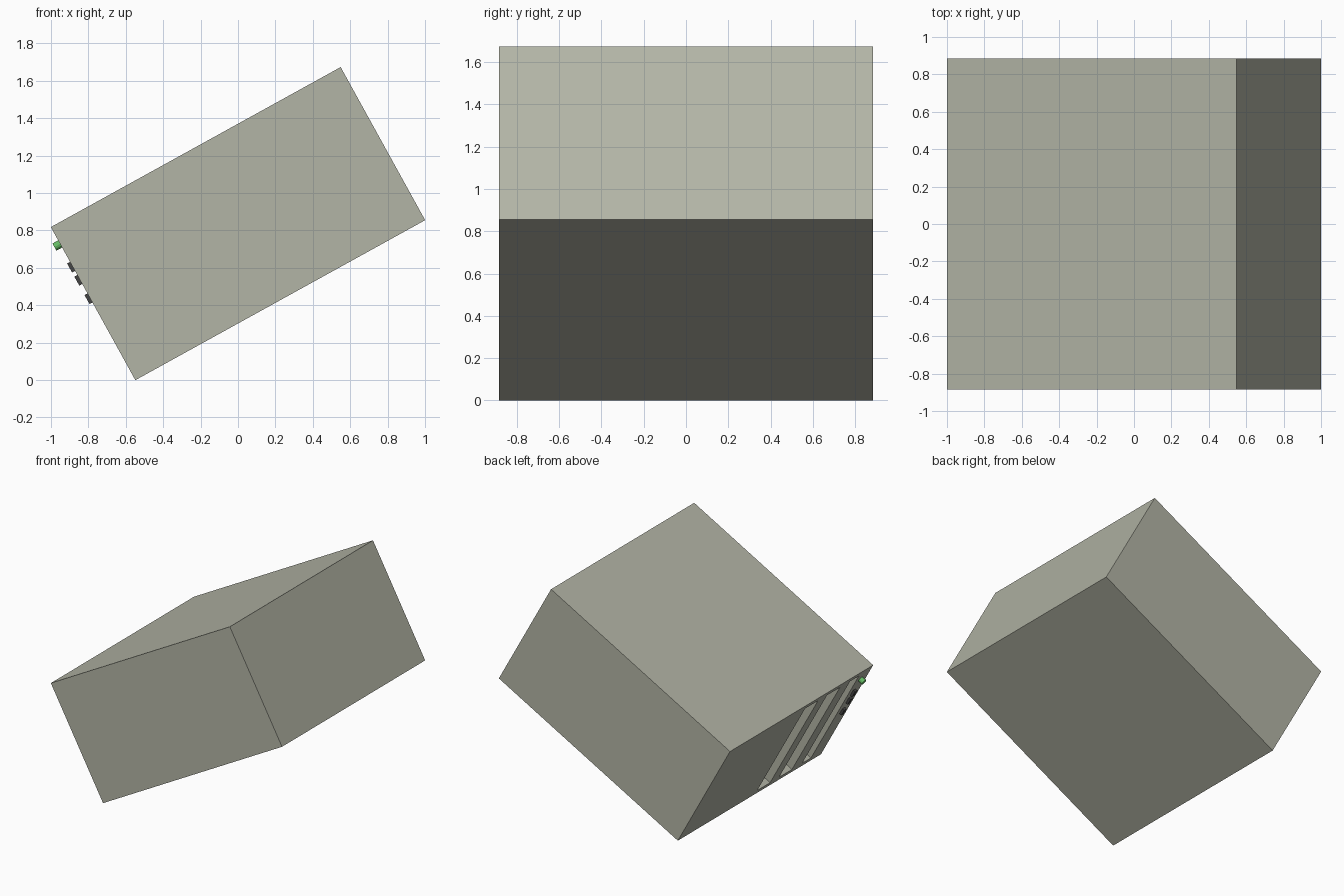
import bpy, math
from mathutils import Matrix

if "Cube" in bpy.data.objects:
    bpy.data.objects.remove(bpy.data.objects["Cube"])

L, W, H = 1.77, 1.77, 0.935          # depth, breadth, thickness of the case
TILT = Matrix.Translation((0, 0, 0.8365)) @ Matrix.Rotation(math.radians(-28.9), 4, 'Y')
FACE = -L / 2                        # local x of the detailed panel


def material(name, rgb):
    m = bpy.data.materials.new(name)
    m.diffuse_color = (*rgb, 1)
    m.use_nodes = True
    m.node_tree.nodes["Principled BSDF"].inputs["Base Color"].default_value = m.diffuse_color
    return m


def box(name, size, loc, mat=None):
    bpy.ops.mesh.primitive_cube_add(size=1)
    ob = bpy.context.object
    ob.name = name
    ob.data.transform(Matrix.Diagonal((*size, 1)))
    ob.matrix_world = TILT @ Matrix.Translation(loc)
    if mat:
        ob.data.materials.append(mat)
    return ob


case_mat = material("olive_grey", (0.45, 0.46, 0.38))
dark = material("dark", (0.06, 0.06, 0.06))
green = material("green", (0.13, 0.5, 0.13))

# Main case
case = box("case", (L, W, H), (0, 0, 0), case_mat)

# Drive bays recessed into the panel: centre y, width
for i, (y, w) in enumerate([(-0.15, 0.16), (-0.42, 0.16), (-0.68, 0.11)]):
    cutter = box(f"bay_cutter_{i}", (0.16, w, 0.86), (FACE, y, 0), case_mat)
    mod = case.modifiers.new("bay", 'BOOLEAN')
    mod.operation, mod.object, mod.solver = 'DIFFERENCE', cutter, 'EXACT'
    bpy.context.view_layer.update()
    bpy.context.view_layer.objects.active = case
    bpy.ops.object.modifier_apply(modifier=mod.name)
    bpy.data.objects.remove(cutter)

# Ports beside the bays
for i, v in enumerate([0.24, 0.32, 0.433]):
    box(f"port_{i}", (0.03, 0.03, 0.055), (FACE - 0.003, -0.80, H / 2 - v), dark)

# Round power button
bpy.ops.mesh.primitive_cylinder_add(vertices=12, radius=0.022, depth=0.05)
button = bpy.context.object
button.name = "power_button"
button.data.materials.append(green)
button.matrix_world = (TILT @ Matrix.Translation((FACE - 0.01, -0.80, H / 2 - 0.103))
                       @ Matrix.Rotation(math.pi / 2, 4, 'Y'))
